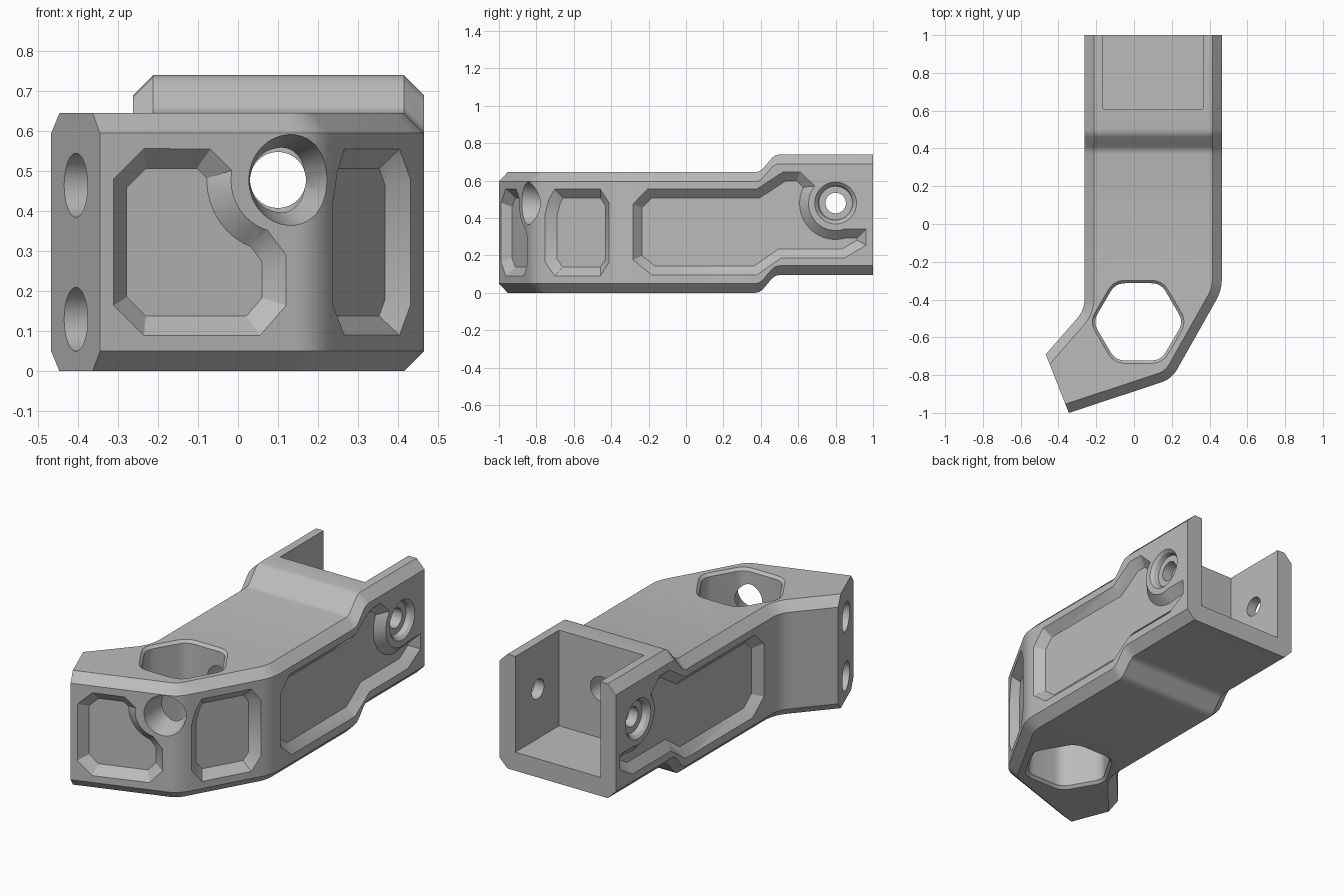
import bpy
import bmesh
from math import cos, sin, pi, radians
from mathutils import Vector

old = bpy.data.objects.get("Cube")
if old:
    bpy.data.objects.remove(old, do_unlink=True)

grey = bpy.data.materials.new("matte grey")
grey.use_nodes = True
COLOUR = (0.5, 0.5, 0.5, 1)
grey.diffuse_color = COLOUR
grey.node_tree.nodes["Principled BSDF"].inputs["Base Color"].default_value = COLOUR

UP = Vector((0, 0, 1))


def soften(points, trims, steps=6):
    """Round the corners whose trim length is above zero."""
    out = []
    for i, (p, t) in enumerate(zip(points, trims)):
        p = Vector(p)
        if not t:
            out.append(p)
            continue
        a = p + (Vector(points[i - 1]) - p).normalized() * t
        b = p + (Vector(points[(i + 1) % len(points)]) - p).normalized() * t
        for k in range(steps + 1):
            s = k / steps
            out.append(a * (1 - s) ** 2 + p * 2 * s * (1 - s) + b * s * s)
    return out


def inset(points, amount, keep=lambda normal: False):
    """Move every edge of a 2D loop inwards, except the edges to keep."""
    pts = [Vector(p) for p in points]
    n = len(pts)
    area = sum(pts[i - 1].cross(pts[i]) for i in range(n))
    turn = 1 if area > 0 else -1
    lines = []
    for i in range(n):
        d = (pts[(i + 1) % n] - pts[i]).normalized()
        normal = Vector((-d.y, d.x)) * turn
        lines.append((normal, 0 if keep(-normal) else amount))
    out = []
    for i, p in enumerate(pts):
        (n1, a1), (n2, a2) = lines[i - 1], lines[i]
        det = n1.cross(n2)
        if abs(det) < 1e-4:
            out.append(p + n1 * a1)
        else:
            out.append(p + Vector((a1 * n2.y - a2 * n1.y, a2 * n1.x - a1 * n2.x)) / det)
    return out


def loft(name, rings):
    """Closed solid through a list of equal loops, facing outwards."""
    bm = bmesh.new()
    loops = [[bm.verts.new(p) for p in ring] for ring in rings]
    for a, b in zip(loops, loops[1:]):
        for i in range(len(a)):
            bm.faces.new((a[i - 1], a[i], b[i], b[i - 1]))
    bm.faces.new(loops[0][::-1])
    bm.faces.new(loops[-1])
    bm.normal_update()
    if bm.calc_volume(signed=True) < 0:
        bmesh.ops.reverse_faces(bm, faces=bm.faces[:])
    mesh = bpy.data.meshes.new(name)
    bm.to_mesh(mesh)
    bm.free()
    mesh.materials.append(grey)
    ob = bpy.data.objects.new(name, mesh)
    bpy.context.collection.objects.link(ob)
    return ob


def cut(target, cutter):
    """Subtract the cutter from the target and remove it."""
    cutter.hide_render = True
    mod = target.modifiers.new(cutter.name, 'BOOLEAN')
    mod.operation = 'DIFFERENCE'
    mod.solver = 'EXACT'
    mod.object = cutter
    bpy.context.view_layer.objects.active = target
    bpy.ops.object.modifier_apply(modifier=mod.name)
    bpy.data.objects.remove(cutter, do_unlink=True)


def circle(centre, axis, r, n=40):
    axis = Vector(axis).normalized()
    u = axis.cross(UP)
    return [Vector(centre) + (u * cos(2 * pi * i / n) + UP * sin(2 * pi * i / n)) * r
            for i in range(n)]


def lathe(name, origin, axis, profile):
    """Round cutter: profile holds (radius, distance along axis)."""
    axis = Vector(axis).normalized()
    return loft(name, [circle(Vector(origin) + axis * d, axis, r) for r, d in profile])


def pocket(name, outline, origin, along, normal, depth=0.045, slope=0.048):
    """Sloped-wall recess drawn on an upright face."""
    o, u, n = (Vector((*v, 0)) for v in (origin, along, normal))
    rings = []
    for out in (0.02, -depth):
        loop = inset(outline, -out * slope / depth)
        rings.append([o + u * p.x + UP * p.y + n * out for p in loop])
    return loft(name, rings)


def keep_boss(recess, origin, normal, r):
    """Leave a cone of material round a hole, clear of the recess."""
    cut(recess, lathe("boss", origin, normal, [(r - 0.032, 0.03), (r + 0.064, -0.06)]))


# Main body: bent plan outline with chamfered long edges
plan = soften([(0.465, 1), (-0.262, 1), (-0.262, -0.455), (-0.467, -0.69),
               (-0.345, -1), (0.2, -0.82), (0.465, -0.35)],
              [0, 0, 0.06, 0, 0, 0.06, 0.06])
is_end = lambda n: n.y > 0.95 or (n.x < -0.8 and n.y < -0.3)
rings = []
for z, amount in ((0, 0.05), (0.05, 0), (0.595, 0), (0.645, 0.05)):
    rings.append([(p.x, p.y, z) for p in inset(plan, amount, is_end)])
body = loft("bracket_body", rings)

# Raised rear: slice across and shift the back section up
RISE = ((0.37, 0), (0.39, 0.004), (0.41, 0.018), (0.46, 0.077), (0.48, 0.091), (0.5, 0.095))
bm = bmesh.new()
bm.from_mesh(body.data)
for y, _ in RISE:
    bmesh.ops.bisect_plane(bm, geom=bm.verts[:] + bm.edges[:] + bm.faces[:],
                           plane_co=(0, y, 0), plane_no=(0, 1, 0))
for v in bm.verts:
    v.co.z += max([h for y, h in RISE if v.co.y > y - 1e-4], default=0)
bm.normal_update()
bm.to_mesh(body.data)
bm.free()

# Rear slot, open to the back and top
cut(body, loft("rear_slot", [[(x, y, z) for x, y in ((-0.165, 0.61), (0.365, 0.61),
                                                     (0.365, 1.1), (-0.165, 1.1))]
                             for z in (0.2, 1)]))

# Vertical six-sided opening with softened corners and edges
hexagon = [(0.022 + 0.24 * cos(i * pi / 3), -0.518 + 0.236 * sin(i * pi / 3)) for i in range(6)]
hexagon = soften(hexagon, [0.05] * 6)
cut(body, loft("six_sided_opening", [[(p.x, p.y, z) for p in inset(hexagon, -grow)]
                                     for z, grow in ((-0.01, 0.025), (0.015, 0),
                                                     (0.63, 0), (0.655, 0.025))]))

# Screw holes in the slanted end face
for z in (0.465, 0.13):
    cut(body, lathe("end_hole", (-0.405, -0.847, z), (-0.93, -0.366, 0),
                    [(0.08, 0.03), (0.08, -0.15)]))

# Side recesses and stepped cross holes
for side, x, front in ((1, 0.465, -0.283), (-1, -0.262, -0.32)):
    outline = [(front + 0.08, 0.556), (0.38, 0.556), (0.52, 0.647), (0.61, 0.647),
               (0.72, 0.54), (0.82, 0.34),
               (0.963, 0.34), (0.963, 0.255), (0.85, 0.187), (0.51, 0.187), (0.38, 0.096),
               (front + 0.1, 0.096), (front, 0.176), (front, 0.475)]
    recess = pocket("side_recess", outline, (x, 0), (0, 1), (side, 0))
    keep_boss(recess, (x, 0.8, 0.478), (side, 0, 0), 0.145)
    cut(body, recess)
    cut(body, lathe("cross_hole", (x, 0.8, 0.48), (side, 0, 0),
                    [(0.127, 0.015), (0.112, 0), (0.097, -0.015), (0.09, -0.04),
                     (0.055, -0.04), (0.055, -0.15)]))

# Front recess, curving round the bore
outline = [(-0.31, 0.48), (-0.235, 0.555), (-0.07, 0.555), (0, 0.485), (0.06, 0.37),
           (0.12, 0.29), (0.12, 0.165), (0.055, 0.09), (-0.235, 0.09), (-0.31, 0.165)]
outline = [((x - 0.2) / 0.95, z) for x, z in outline]
recess = pocket("front_recess", outline, (0.2, -0.82), (0.95, 0.311), (0.311, -0.95))
keep_boss(recess, (0.105, -0.851, 0.478), (0.311, -0.95, 0), 0.13)
cut(body, recess)

# Slanted corner recess
outline = [(0.076, 0.42), (0.1, 0.5), (0.135, 0.555), (0.415, 0.555), (0.47, 0.48),
           (0.47, 0.165), (0.415, 0.09), (0.135, 0.09), (0.076, 0.165)]
cut(body, pocket("corner_recess", outline, (0.2, -0.82), (0.491, 0.871), (0.871, -0.491)))

# Lengthwise bore with a flared, slanted mouth
cut(body, loft("long_bore", [circle((x, y, 0.478), (0, 1, 0), r) for x, y, r in
                             ((0.169, -0.95, 0.143), (0.1, -0.68, 0.07), (0.1, 0.7, 0.07))]))

# Crisp smooth shading
bpy.ops.object.select_all(action='DESELECT')
body.select_set(True)
bpy.context.view_layer.objects.active = body
bpy.ops.object.shade_smooth_by_angle(angle=radians(28))
